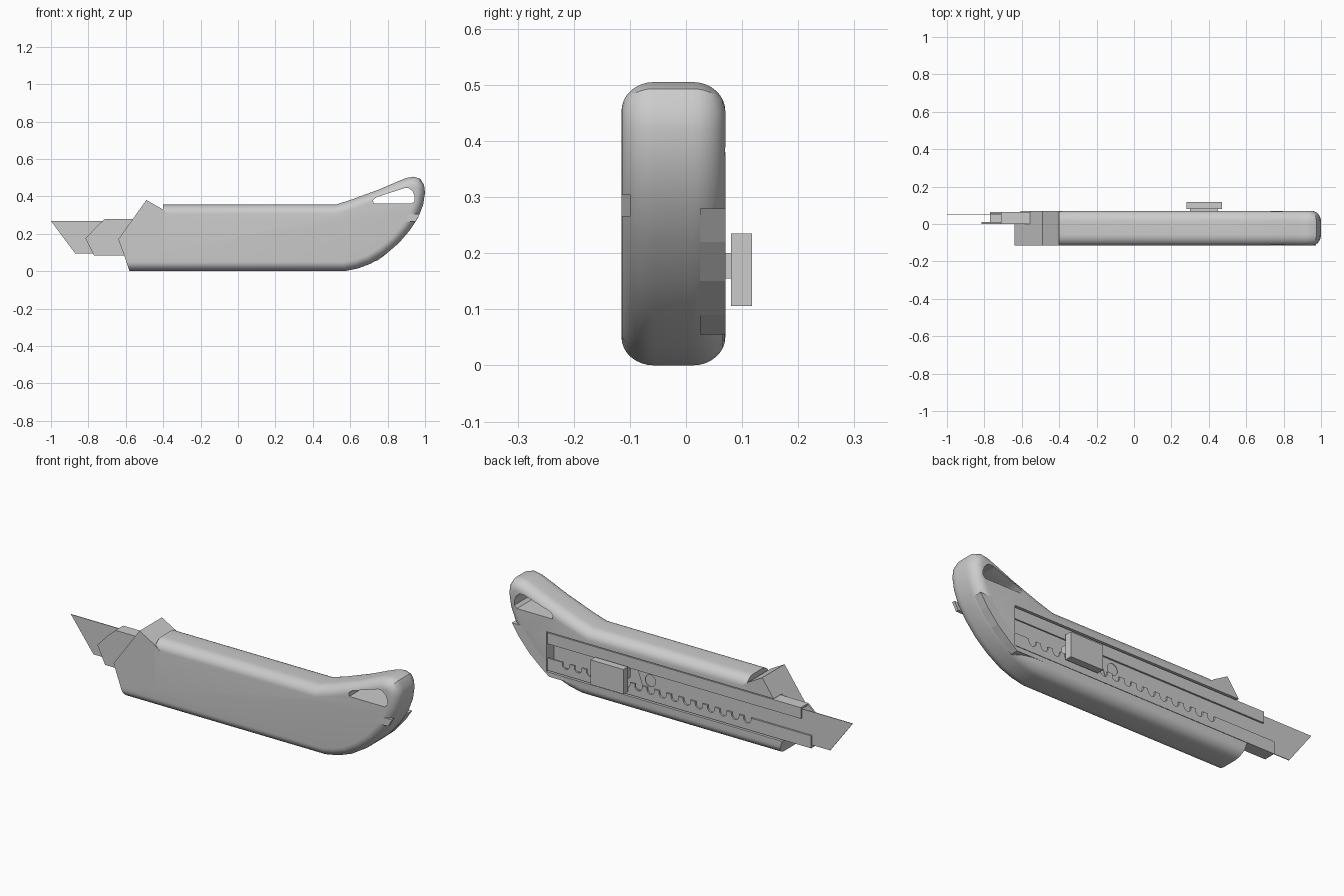
import bpy, bmesh, math
from mathutils import Vector

if "Cube" in bpy.data.objects:
    bpy.data.objects.remove(bpy.data.objects["Cube"])

GREY = (0.6, 0.6, 0.6, 1)
mat = bpy.data.materials.new("plain_grey")
mat.use_nodes = True
mat.diffuse_color = GREY
mat.node_tree.nodes["Principled BSDF"].inputs["Base Color"].default_value = GREY

FRONT, BACK = -0.115, 0.07


def loft(name, rings, smooth=False):
    """Skin a list of matching rings and cap both ends."""
    bm = bmesh.new()
    vs = [[bm.verts.new(p) for p in ring] for ring in rings]
    n = len(vs[0])
    for a, b in zip(vs, vs[1:]):
        for i in range(n):
            j = (i + 1) % n
            bm.faces.new((a[i], a[j], b[j], b[i]))
    bm.faces.new(vs[0][::-1])
    bm.faces.new(vs[-1])
    bmesh.ops.recalc_face_normals(bm, faces=bm.faces)
    me = bpy.data.meshes.new(name)
    bm.to_mesh(me)
    bm.free()
    me.materials.append(mat)
    ob = bpy.data.objects.new(name, me)
    bpy.context.collection.objects.link(ob)
    if smooth:
        shade(ob)
    return ob


def shade(ob):
    bpy.ops.object.select_all(action="DESELECT")
    ob.select_set(True)
    bpy.context.view_layer.objects.active = ob
    bpy.ops.object.shade_smooth_by_angle(angle=math.radians(32))


def prism(name, pts, y0, y1):
    return loft(name, [[(x, y, z) for x, z in pts] for y in (y0, y1)])


def box(name, x0, x1, y0, y1, z0, z1):
    return prism(name, [(x0, z0), (x1, z0), (x1, z1), (x0, z1)], y0, y1)


def cut(ob, cutter):
    mod = ob.modifiers.new("cut", "BOOLEAN")
    mod.operation = "DIFFERENCE"
    mod.solver = "EXACT"
    mod.object = cutter
    bpy.context.view_layer.objects.active = ob
    bpy.ops.object.modifier_apply(modifier=mod.name)


def inward(pts, i):
    """Mitred inward direction at a point of a clockwise outline."""
    p, a, b = (Vector(pts[k % len(pts)]) for k in (i, i - 1, i + 1))
    d, e = (p - a).normalized(), (b - p).normalized()
    n1, n2 = Vector((d.y, -d.x)), Vector((e.y, -e.x))
    m = (n1 + n2).normalized()
    return m / max(m.dot(n1), 0.5)


# Main handle: outline with rounded long edges and a square front end
curve = [(0.965, 0.29), (0.92, 0.22), (0.86, 0.15), (0.79, 0.09), (0.71, 0.04), (0.64, 0.014)]
outline = [(-0.4, 0.1), (-0.4, 0.355), (0.52, 0.355), (0.6, 0.38), (0.75, 0.435),
           (0.85, 0.478), (0.9, 0.498), (0.94, 0.505), (0.975, 0.493), (0.995, 0.46),
           (1, 0.42), (0.99, 0.355)] + curve + [(0.57, 0), (-0.58, 0), (-0.605, 0.08)]
inset = [inward(outline, i) for i in range(len(outline))]
inset[0] = inset[-1] = Vector((0, 0))
inset[1] = Vector((0, -1))
inset[-2] = Vector((-0.35, 1))
STEPS = 8
rounding = []
for k in range(STEPS + 1):
    a = k / STEPS * math.pi / 2
    rounding.append((0.058 * (1 - math.cos(a)), 0.05 * (1 - math.sin(a))))
levels = [(FRONT + y, r) for y, r in rounding] + [(BACK - y, r) for y, r in rounding[::-1]]
handle = loft("handle", [[(p[0] + d.x * r, y, p[1] + d.y * r) for p, d in zip(outline, inset)]
                         for y, r in levels])

# Angular nose guard and square-edged rear panel
nose = prism("nose_guard", [(-0.6, 0.06), (-0.64, 0.17), (-0.49, 0.38), (-0.41, 0.335),
                            (-0.37, 0.305), (-0.37, 0.06)], FRONT, BACK)
panel = prism("rear_panel", [(0.5, 0.28), (0.96, 0.28)] + curve[1:4] + [(0.745, 0.055), (0.5, 0.055)],
              0.025, BACK)
prism("front_catch", [(0.88, 0.265), (0.95, 0.265), (0.972, 0.305), (0.9, 0.305)], FRONT, FRONT + 0.016)

# Hanging hole and the channel for the sleeve
hole = prism("hole_cutter", [(0.725, 0.362), (0.93, 0.362), (0.945, 0.375), (0.945, 0.4), (0.935, 0.425),
                             (0.915, 0.443), (0.89, 0.444), (0.74, 0.395), (0.722, 0.38)], -0.3, 0.3)
channel = box("channel_cutter", -0.9, 0.758, 0, 0.2, 0.078, 0.287)
cut(handle, hole)
for ob in (handle, nose, panel):
    cut(ob, channel)
for c in (hole, channel):
    bpy.data.objects.remove(c)
shade(handle)

# Metal sleeve: back plate, walls and lips
END = 0.757
prism("sleeve_plate", [(-0.815, 0.175), (-0.77, 0.083), (END, 0.083), (END, 0.28), (-0.71, 0.28),
                       (-0.755, 0.24)], 0.001, 0.01)
box("sleeve_top_wall", -0.71, END, 0.001, 0.065, 0.27, 0.28)
box("sleeve_bottom_wall", -0.77, END, 0.001, 0.065, 0.083, 0.093)
box("upper_lip", -0.71, END, 0.056, 0.065, 0.222, 0.28)

# Lower lip with a row of rounded notches
lip = [(END, 0.083), (-0.77, 0.083), (-0.77, 0.148)]
PITCH, R = 0.07, 0.021
for i in range(16):
    cx = -0.4 + i * PITCH
    lip.append((cx - R, 0.148))
    for k in range(7):
        a = math.pi * (1 + k / 6)
        lip.append((cx + R * math.cos(a), 0.137 + R * math.sin(a)))
    lip.append((cx + R, 0.148))
lip.append((END, 0.148))
prism("lower_lip", lip, 0.056, 0.065)

# Blade with a round hole near its inner end
blade = prism("blade", [(-1, 0.268), (-0.87, 0.094), (0.2, 0.094), (0.26, 0.268)], 0.047, 0.051)
disc = prism("disc_cutter", [(0.17 + 0.03 * math.cos(k * math.pi / 12), 0.18 + 0.03 * math.sin(k * math.pi / 12))
                             for k in range(24)], 0, 0.1)
cut(blade, disc)
bpy.data.objects.remove(disc)

# Slider
box("slider_stem", 0.3, 0.45, 0.03, 0.085, 0.155, 0.2)
box("slider_button", 0.28, 0.47, 0.08, 0.118, 0.106, 0.235)
